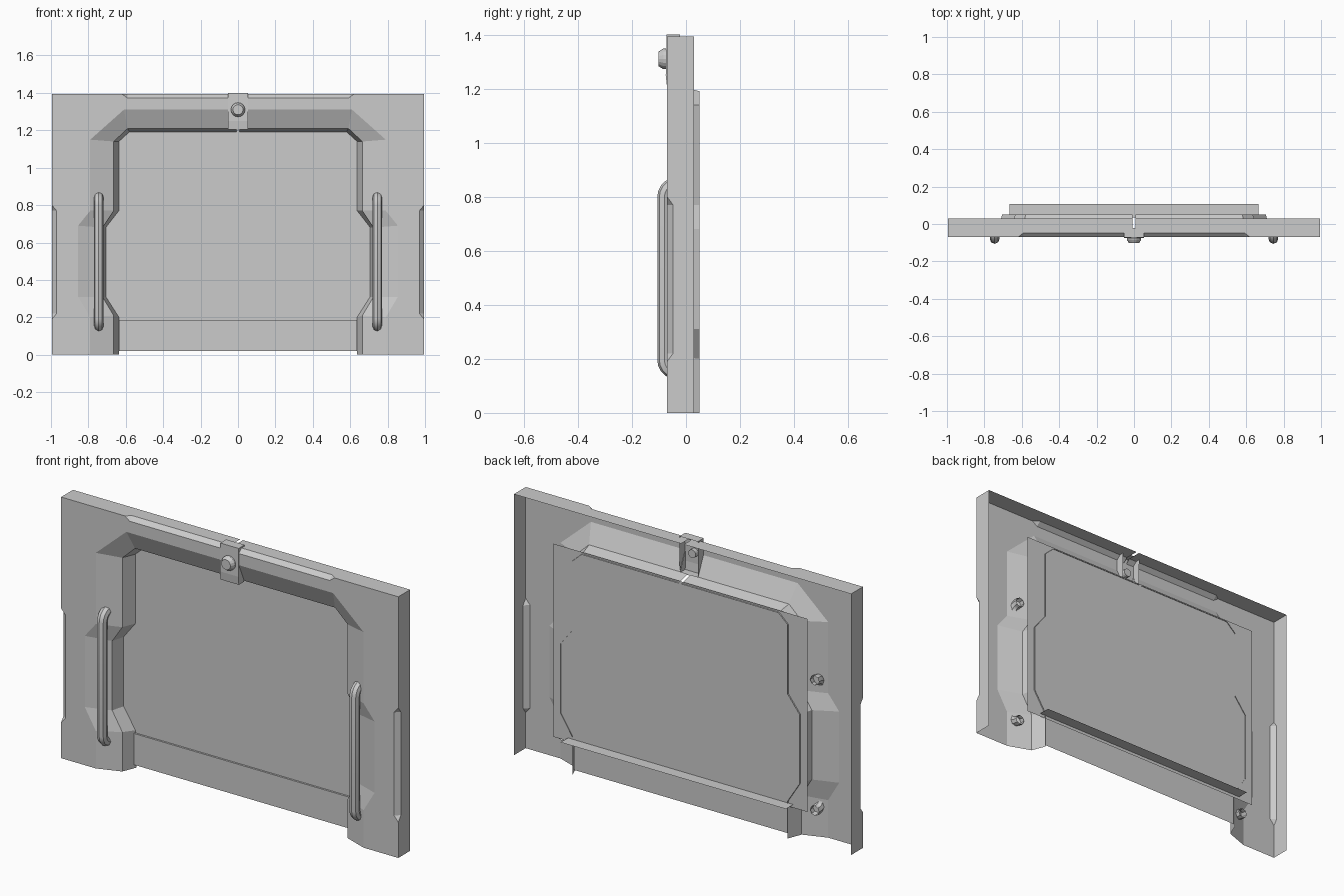
import bpy, bmesh, math
from mathutils import Matrix

if "Cube" in bpy.data.objects:
    bpy.data.objects.remove(bpy.data.objects["Cube"])


def finish(name, bm, mirror=False):
    bmesh.ops.remove_doubles(bm, verts=bm.verts, dist=0.0005)
    bmesh.ops.recalc_face_normals(bm, faces=bm.faces)
    me = bpy.data.meshes.new(name)
    bm.to_mesh(me)
    bm.free()
    ob = bpy.data.objects.new(name, me)
    bpy.context.collection.objects.link(ob)
    if mirror:
        ob.modifiers.new("Mirror", 'MIRROR')
    return ob


def face(bm, pts):
    return bm.faces.new([bm.verts.new(p) for p in pts])


def loft(bm, *rings):
    """Bridge consecutive open rings of equal length with quads or triangles."""
    for a, b in zip(rings, rings[1:]):
        for i in range(len(a) - 1):
            pts = []
            for p in (a[i], a[i + 1], b[i + 1], b[i]):
                if p not in pts:
                    pts.append(p)
            if len(pts) > 2:
                face(bm, pts)


def ring(pts, y):
    return [(x, y, z) for x, z in pts]


CLIP, SLIT = 0.052, 0.008

# Opening contours, from top centre round to the bottom
crease = [(0.61, 1.31), (0.79, 1.15), (0.79, 0.77), (0.855, 0.69), (0.855, 0.31), (0.79, 0.20), (0.79, 0)]
mid = [(0.59, 1.21), (0.665, 1.14), (0.665, 0.77), (0.725, 0.68), (0.725, 0.31), (0.665, 0.21), (0.665, 0)]
inner = [(0.58, 1.19), (0.635, 1.14), (0.635, 0.77), (0.705, 0.68), (0.705, 0.31), (0.635, 0.20), (0.635, 0)]

# Outer contours, with chamfered notches on the top and side edges
rim = [(0.59, 1.372), (0.62, 1.393), (0.995, 1.393), (0.995, 0.80), (0.97, 0.77), (0.97, 0.22), (0.995, 0.19), (0.995, 0)]
edge = [(0.59, -0.047, 1.393), (0.62, -0.07, 1.393), (0.995, -0.07, 1.393), (0.995, -0.07, 0.80),
        (0.995, -0.048, 0.77), (0.995, -0.048, 0.22), (0.995, -0.07, 0.19), (0.995, -0.07, 0)]

# Frame shell: front face, sloped recess, opening wall and outer walls
bm = bmesh.new()
front_outer = ring([(CLIP, 1.372)] + rim, -0.07)
front_inner = ring([(CLIP, 1.31)] + crease, -0.07)
face(bm, front_outer + front_inner[::-1])
loft(bm, front_inner, ring([(CLIP, 1.21)] + mid, -0.025))
loft(bm, ring([(SLIT, 1.21)] + mid, -0.025), ring([(SLIT, 1.19)] + inner, 0.05))
top_edge = [(SLIT, -0.047, 1.393)] + edge
loft(bm, ring([(SLIT, 1.372)] + rim, -0.07), top_edge, [(x, 0.03, z) for x, y, z in top_edge])
finish("frame_shell", bm, True)

# Centre panel sheet
bm = bmesh.new()
face(bm, ring([(-0.75, 0.17), (0.75, 0.17), (0.75, 1.20), (-0.75, 1.20)], 0.045))
finish("centre_panel", bm)

# Bottom board with a ledge running backward
bm = bmesh.new()
loft(bm, *[[(-w, y, z), (w, y, z)] for w, y, z in
           ((0.637, 0.035, 0.02), (0.637, 0.035, 0.187), (0.665, 0.036, 0.187), (0.665, 0.107, 0.187))])
finish("bottom_board", bm)

# Latch bracket: folded strip with two cheeks
bm = bmesh.new()
prof = [(-0.022, 1.40), (-0.072, 1.40), (-0.075, 1.25), (-0.07, 1.205), (-0.025, 1.205)]
sides = [[(s * 0.054, y, z) for y, z in prof] for s in (-1, 1)]
loft(bm, *sides)
for s in sides:
    face(bm, s)
finish("latch_bracket", bm)

# Latch knob: stem, washer and tapered head
bm = bmesh.new()
for r1, r2, y0, y1 in ((0.022, 0.022, -0.05, -0.08), (0.038, 0.038, -0.074, -0.084), (0.038, 0.027, -0.084, -0.102)):
    bmesh.ops.create_cone(bm, cap_ends=True, segments=16, radius1=r1, radius2=r2, depth=y0 - y1,
                          matrix=Matrix.Translation((0, (y0 + y1) / 2, 1.31)) @ Matrix.Rotation(math.pi / 2, 4, 'X'))
finish("latch_knob", bm)

# Handles: open tubes swept along a rounded bracket path
R, Y, Z0, Z1 = 0.045, -0.08, 0.15, 0.845
arc = [(Y + R - R * math.sin(a), R - R * math.cos(a)) for a in [i * math.pi / 10 for i in range(6)]]
path = [(-0.02, Z0)] + [(y, Z0 + d) for y, d in arc]
path += [(y, Z1 - (z - Z0)) for y, z in reversed(path)]
for side, x in (("left", -0.745), ("right", 0.745)):
    cu = bpy.data.curves.new(side + "_handle", 'CURVE')
    cu.dimensions = '3D'
    cu.bevel_depth = 0.026
    cu.bevel_resolution = 2
    sp = cu.splines.new('POLY')
    sp.points.add(len(path) - 1)
    for p, (y, z) in zip(sp.points, path):
        p.co = (x, y, z, 1)
    sp.use_smooth = True
    ob = bpy.data.objects.new(side + "_handle", cu)
    bpy.context.collection.objects.link(ob)
    bpy.ops.object.select_all(action='DESELECT')
    ob.select_set(True)
    bpy.context.view_layer.objects.active = ob
    bpy.ops.object.convert(target='MESH')
    bpy.ops.object.shade_smooth_by_angle()
